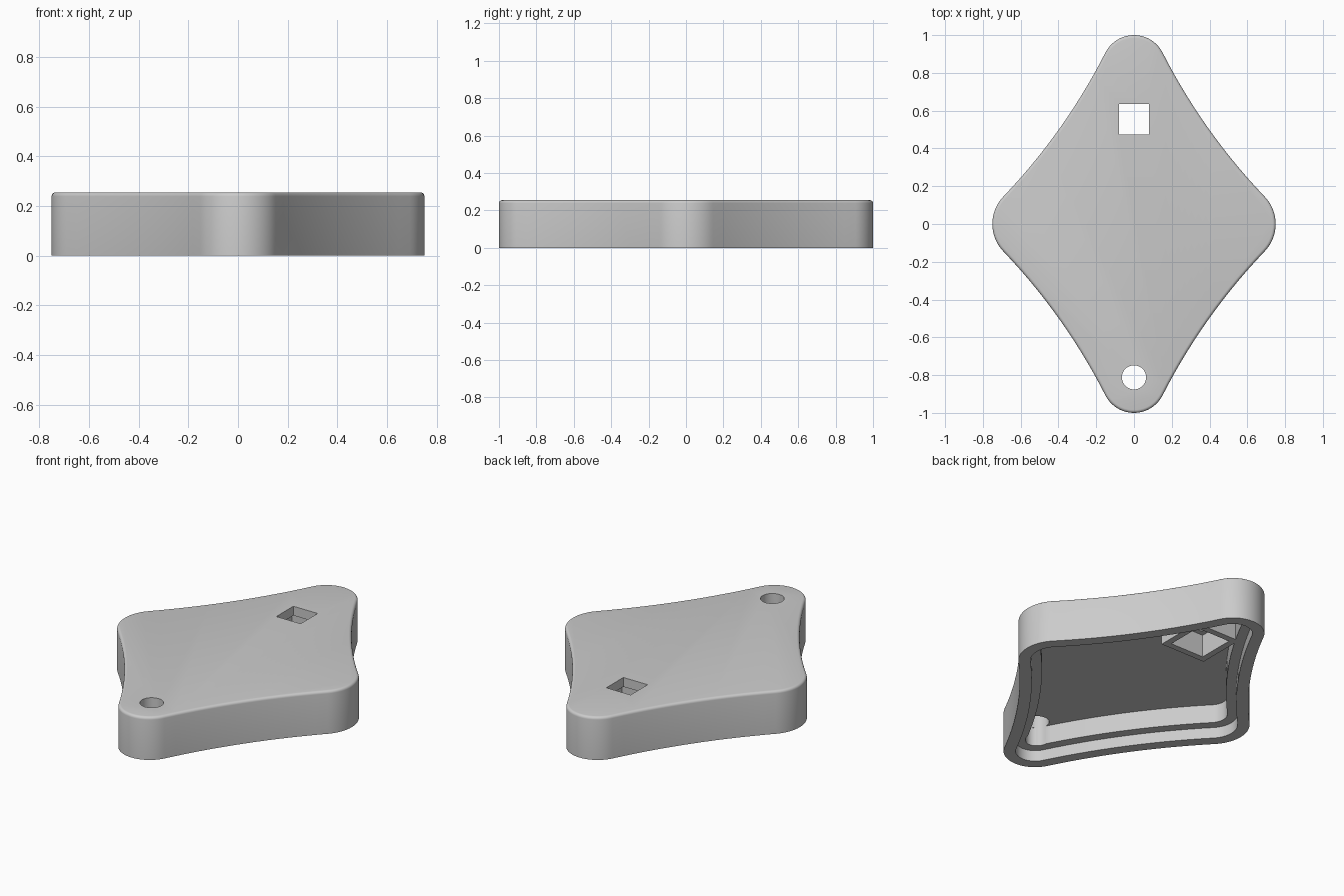
import bpy, bmesh, math
from mathutils import Vector

cube = bpy.data.objects.get("Cube")
if cube:
    bpy.data.objects.remove(cube, do_unlink=True)

HEIGHT, CEILING, LEDGE = 0.255, 0.175, 0.065
BEVEL = 0.016
END_R, SIDE_R, FLANK_R = 0.17, 0.21, 3.2

grey = bpy.data.materials.new("light grey")
grey.use_nodes = True
grey.diffuse_color = (0.6, 0.6, 0.6, 1)
grey.node_tree.nodes["Principled BSDF"].inputs["Base Color"].default_value = grey.diffuse_color


def arc(centre, radius, start, end, steps):
    """Points on a circular arc, both ends included."""
    angles = [start + (end - start) * i / steps for i in range(steps + 1)]
    return [Vector((centre.x + radius * math.cos(a), centre.y + radius * math.sin(a))) for a in angles]


def outline(inset):
    """Four rounded tips joined by concave flanks, moved inwards by inset."""
    end, side = Vector((0, 1 - END_R)), Vector((0.75 - SIDE_R, 0))
    # Centre of the flank circle that touches both tip circles
    da, db = FLANK_R + END_R, FLANK_R + SIDE_R
    gap = end - side
    d = gap.length
    along = (db * db - da * da + d * d) / (2 * d)
    u = gap / d
    flank = side + u * along + Vector((u.y, -u.x)) * math.sqrt(db * db - along * along)
    to_side, to_end = flank - side, flank - end
    a_side = math.atan2(to_side.y, to_side.x)
    a_end = math.atan2(to_end.y, to_end.x)
    quarter = arc(side, SIDE_R - inset, 0, a_side, 8)
    quarter += arc(flank, FLANK_R + inset, a_side + math.pi, a_end + math.pi, 14)[1:-1]
    quarter += arc(end, END_R - inset, a_end, math.pi / 2, 10)
    half = quarter + [Vector((-p.x, p.y)) for p in reversed(quarter[:-1])]
    return half + [Vector((p.x, -p.y)) for p in reversed(half[1:-1])]


def make_object(name, bm):
    bmesh.ops.recalc_face_normals(bm, faces=bm.faces)
    mesh = bpy.data.meshes.new(name)
    bm.to_mesh(mesh)
    bm.free()
    mesh.materials.append(grey)
    obj = bpy.data.objects.new(name, mesh)
    bpy.context.collection.objects.link(obj)
    return obj


def square_block(name, size, y, low, high):
    bm = bmesh.new()
    bmesh.ops.create_cube(bm, size=1)
    for v in bm.verts:
        v.co = (v.co.x * size, y + v.co.y * size, low + (v.co.z + 0.5) * (high - low))
    return make_object(name, bm)


def combine(target, tool, operation):
    """Apply a boolean and remove the helper."""
    tool.hide_render = True
    mod = target.modifiers.new(tool.name, "BOOLEAN")
    mod.object, mod.operation, mod.solver = tool, operation, "EXACT"
    bpy.context.view_layer.objects.active = target
    bpy.ops.object.modifier_apply(modifier=mod.name)
    bpy.data.objects.remove(tool, do_unlink=True)


# Hollow shell: rings run from the cavity ceiling, down the stepped rim, up the outside
rings = [(0.12, CEILING), (0.12, LEDGE), (0.065, LEDGE), (0.065, 0), (0, 0)]
for i in range(5):
    a = i / 4 * math.pi / 2
    rings.append((BEVEL * (1 - math.cos(a)), HEIGHT - BEVEL * (1 - math.sin(a))))
bm = bmesh.new()
loops = [[bm.verts.new((p.x, p.y, z)) for p in outline(inset)] for inset, z in rings]
for low, high in zip(loops, loops[1:]):
    for i in range(len(low)):
        j = (i + 1) % len(low)
        bm.faces.new((low[i], low[j], high[j], high[i]))
bm.faces.new(loops[0])
bm.faces.new(loops[-1])
shell = make_object("cover_shell", bm)

# Square socket hanging under the ceiling, wider below than at the top
SOCKET_Y = 0.555
combine(shell, square_block("socket_wall", 0.295, SOCKET_Y, LEDGE + 0.001, CEILING + 0.04), "UNION")
combine(shell, square_block("socket_recess", 0.22, SOCKET_Y, -0.1, 0.2), "DIFFERENCE")
combine(shell, square_block("socket_opening", 0.16, SOCKET_Y, 0.1, 0.4), "DIFFERENCE")

# Round hole through the front tip
bm = bmesh.new()
bmesh.ops.create_cone(bm, cap_ends=True, segments=40, radius1=0.064, radius2=0.064, depth=1)
bmesh.ops.translate(bm, verts=bm.verts, vec=(0, -0.812, 0))
combine(shell, make_object("round_hole", bm), "DIFFERENCE")

bpy.ops.object.select_all(action="DESELECT")
shell.select_set(True)
bpy.context.view_layer.objects.active = shell
bpy.ops.object.shade_smooth_by_angle(angle=math.radians(30))
